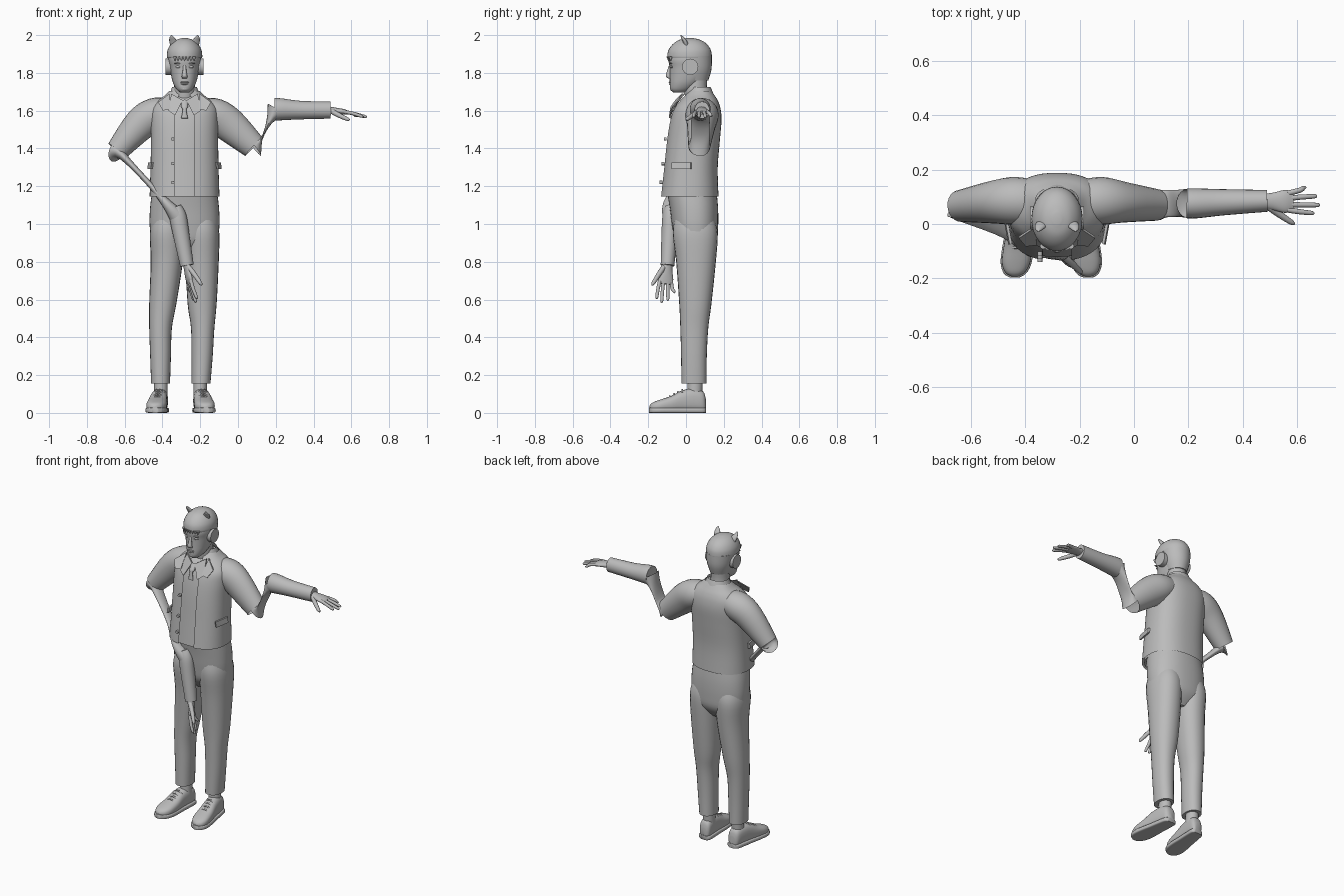
import bpy, bmesh, math
from mathutils import Vector, Matrix

old = bpy.data.objects.get("Cube")
if old:
    bpy.data.objects.remove(old, do_unlink=True)

GREY = (0.5, 0.5, 0.5, 1)
mat = bpy.data.materials.new("plain grey")
mat.use_nodes = True
mat.diffuse_color = GREY
mat.node_tree.nodes["Principled BSDF"].inputs["Base Color"].default_value = GREY

X, Y, Z = Vector((1, 0, 0)), Vector((0, 1, 0)), Vector((0, 0, 1))
MID = -0.283  # body centre line


def finish(name, bm, smooth=True):
    bmesh.ops.recalc_face_normals(bm, faces=bm.faces)
    me = bpy.data.meshes.new(name)
    bm.to_mesh(me)
    bm.free()
    me.materials.append(mat)
    if smooth:
        me.shade_smooth()
        me.set_sharp_from_angle(angle=0.8)
    ob = bpy.data.objects.new(name, me)
    bpy.context.collection.objects.link(ob)
    return ob


def spline(pts, sub):
    """Smooth the list of sections with a Catmull-Rom curve."""
    out = []
    for i in range(len(pts) - 1):
        a, b, c, d = [Vector(pts[min(max(i + k, 0), len(pts) - 1)]) for k in (-1, 0, 1, 2)]
        for s in range(sub):
            t = s / sub
            out.append(0.5 * (2 * b + (c - a) * t + (2 * a - 5 * b + 4 * c - d) * t * t
                              + (3 * b - a - 3 * c + d) * t ** 3))
    return out + [Vector(pts[-1])]


def tube(name, pts, ref=Y, axis=None, power=2, n=24, sub=4, gap=0, caps=True):
    """Loft sections (x, y, z, radius along ref, radius across); gap leaves the front open."""
    secs = spline(pts, sub)
    bm = bmesh.new()
    rings = []
    for i, s in enumerate(secs):
        tan = axis or (secs[min(i + 1, len(secs) - 1)] - secs[max(i - 1, 0)]).to_3d().normalized()
        u = (ref - tan * ref.dot(tan)).normalized()
        v = tan.cross(u)
        ring = []
        for k in range(n + 1 if gap else n):
            t = math.pi + gap + k / n * (2 * math.pi - 2 * gap)
            c, d = [math.copysign(abs(f) ** (2 / power), f) for f in (math.cos(t), math.sin(t))]
            ring.append(bm.verts.new(s.to_3d() + u * max(s[3], .001) * c + v * max(s[4], .001) * d))
        rings.append(ring)
    for a, b in zip(rings, rings[1:]):
        for k in range(n):
            j = k + 1 if gap else (k + 1) % n
            bm.faces.new((a[k], a[j], b[j], b[k]))
    if caps and not gap:
        bm.faces.new(rings[0])
        bm.faces.new(rings[-1])
    return finish(name, bm)


def body(name, rows, **kw):
    """Upright loft from rows (z, front y, back y, half width)."""
    return tube(name, [(MID, (f + b) / 2, z, (b - f) / 2, w) for z, f, b, w in rows], axis=Z, **kw)


def ball(name, loc, size):
    bm = bmesh.new()
    bmesh.ops.create_uvsphere(bm, u_segments=20, v_segments=12, radius=1)
    bmesh.ops.transform(bm, matrix=Matrix.LocRotScale(loc, None, size), verts=bm.verts)
    return finish(name, bm)


def disc(name, loc, direction, r, depth, r2=None):
    bm = bmesh.new()
    bmesh.ops.create_cone(bm, cap_ends=True, segments=24, radius1=r,
                          radius2=r if r2 is None else r2, depth=depth)
    rot = Vector(direction).to_track_quat('Z', 'Y')
    bmesh.ops.transform(bm, matrix=Matrix.LocRotScale(Vector(loc), rot, None), verts=bm.verts)
    return finish(name, bm)


def plate(name, pts, push):
    """Flat polygon thickened along push."""
    bm = bmesh.new()
    face = bm.faces.new([bm.verts.new(p) for p in pts])
    ext = bmesh.ops.extrude_face_region(bm, geom=[face])
    bmesh.ops.translate(bm, vec=push, verts=[g for g in ext["geom"] if isinstance(g, bmesh.types.BMVert)])
    return finish(name, bm, False)


# Jacket, shirt and collar
JACKET = [(1.145, -.135, .172, .185), (1.3, -.118, .168, .18), (1.45, -.102, .18, .178),
          (1.55, -.085, .188, .18), (1.61, -.065, .183, .175), (1.65, -.035, .17, .145),
          (1.68, -.005, .152, .105), (1.705, .015, .135, .08)]
body("jacket", JACKET, power=2.4, n=48, gap=.23)
body("shirt", [(z, f + .014, b - .012, w - .012) for z, f, b, w in JACKET], power=2.4, n=40)
body("jacket_collar", [(1.63, -.03, .165, .115), (1.69, .0, .145, .08), (1.725, .02, .13, .066)],
     gap=.5, n=32)
for side, s in (("left", 1), ("right", -1)):
    plate(side + "_shirt_collar", [(MID + s * .01, -.05, 1.655), (MID + s * .07, -.015, 1.69),
          (MID + s * .085, -.066, 1.60), (MID + s * .05, -.083, 1.575)], (0, -.008, 0))
    plate(side + "_lapel", [(MID + s * .08, -.005, 1.69), (MID + s * .14, -.045, 1.645),
          (MID + s * .115, -.075, 1.60), (MID + s * .075, -.07, 1.61)], (0, -.008, 0))
    plate(side + "_pocket_flap", [(MID + s * .184, .03, 1.325), (MID + s * .165, -.07, 1.325),
          (MID + s * .17, -.07, 1.29), (MID + s * .188, .03, 1.29)], (s * .009, -.006, 0))
tube("tie", [(MID, -.05, 1.655, .006, .016), (MID, -.07, 1.62, .01, .018),
             (MID, -.078, 1.605, .007, .01), (MID, -.085, 1.56, .006, .018)], n=12)
for z in (1.45, 1.32, 1.22):
    disc("button", (MID - .063, -.109 - (1.45 - z) * .1, z), -Y, .009, .014)

# Trousers
body("trouser_hips", [(1.17, -.1, .162, .172), (1.08, -.085, .17, .183), (.98, -.072, .17, .184),
                      (.9, -.055, .16, .165), (.83, -.0, .11, .07)], power=2.3, n=40)
LEG_Y = [(.155, -.024, .108), (.3, -.026, .11), (.45, -.03, .118), (.58, -.036, .135),
         (.8, -.052, .158), (.95, -.07, .168), (1.03, -.06, .15)]
LEG_X = {"left": [(-.196, .05), (-.19, .056), (-.187, .062), (-.19, .077), (-.19, .088), (-.19, .091), (-.195, .08)],
         "right": [(-.41, .05), (-.41, .055), (-.41, .06), (-.398, .072), (-.377, .085), (-.376, .091), (-.371, .08)]}
for side, xs in LEG_X.items():
    tube(side + "_trouser_leg", [(x, (f + b) / 2, z, (b - f) / 2, w)
         for (x, w), (z, f, b) in zip(xs, LEG_Y)], axis=Z, power=2.2)

# Shoes: sections run heel to toe as (y, height, half width)
SHOE = [(.105, .07, .02), (.09, .11, .036), (.04, .125, .042), (-.02, .115, .046), (-.08, .085, .052),
        (-.14, .065, .052), (-.178, .05, .036), (-.193, .035, .012)]
for side, s, x0 in (("left", 1, -.2), ("right", -1, -.408)):
    def foot_x(y):
        return x0 + s * (.09 - y) * .11
    tube(side + "_shoe", [(foot_x(y), y, h / 2 + .004, w, h / 2) for y, h, w in SHOE],
         ref=X, axis=-Y, power=2.6)
    tube(side + "_sole", [(foot_x(y), y * 1.02, .014, w + .005, .014) for y, h, w in SHOE],
         ref=X, axis=-Y, power=5)
    tube(side + "_ankle", [(x0, .045, .09, .04, .036), (x0, .05, .2, .04, .036)], sub=1)
    for k in range(4):
        y, z = -.02 - k * .022, .122 - k * .011
        tube(side + "_lace", [(foot_x(y) - .03, y, z - .016, .005, .005), (foot_x(y), y, z, .005, .005),
                              (foot_x(y) + .03, y, z - .016, .005, .005)], n=8)

# Sleeves, pinched elbows and forearms
tube("right_sleeve", [(-.36, .08, 1.59, .08, .075), (-.44, .085, 1.578, .088, .09),
                      (-.52, .08, 1.525, .078, .087), (-.64, .066, 1.388, .058, .06)], caps=False)
tube("left_sleeve", [(-.2, .08, 1.59, .08, .075), (-.12, .085, 1.575, .088, .09),
                     (-.04, .08, 1.52, .075, .09), (.083, .07, 1.41, .058, .067)], caps=False)
tube("left_pinched_elbow", [(.083, .07, 1.41, .057, .064), (.122, .075, 1.448, .05, .008),
                            (.165, .076, 1.54, .05, .016), (.205, .076, 1.61, .055, .055)],
     caps=False, sub=3)
tube("left_forearm", [(.195, .076, 1.607, .055, .06), (.23, .076, 1.607, .055, .058),
                      (.33, .08, 1.603, .048, .049), (.49, .085, 1.603, .04, .045)])
tube("right_pinched_elbow", [(-.645, .066, 1.385, .055, .058), (-.61, .04, 1.36, .04, .022),
                             (-.47, -.025, 1.213, .03, .015), (-.38, -.085, 1.11, .035, .025),
                             (-.32, -.085, 1.04, .04, .045)], caps=False)
tube("right_forearm", [(-.335, -.083, 1.09, .03, .035), (-.318, -.083, 1.04, .042, .045),
                       (-.30, -.088, .94, .042, .043), (-.27, -.098, .78, .036, .036)])


def hand(side, wrist, along, across, palm):
    """Flat palm, four spread fingers and a thumb."""
    d, a = Vector(along).normalized(), Vector(across).normalized()
    n = d.cross(a) * palm

    def at(l, w, h, r, r2):
        return (*(Vector(wrist) + d * l + a * w + n * h), r, r2)
    tube(side + "_palm", [at(-.02, 0, 0, .026, .022), at(.03, 0, 0, .032, .018),
                          at(.075, 0, 0, .042, .015), at(.105, 0, .003, .036, .01)], ref=a)
    for base, length, tip in ((.031, .185, .045), (.011, .205, .014), (-.011, .195, -.02), (-.03, .155, -.052)):
        tube(side + "_finger", [at(.085, base, 0, .01, .01), at(.13, (base + tip) / 2, .004, .0095, .0095),
                                at(length - .01, tip * .95, .014, .008, .008), at(length, tip, .016, .003, .003)],
             ref=a, n=12)
    tube(side + "_thumb", [at(.01, .015, .0, .014, .014), at(.05, .043, .018, .013, .013),
                           at(.1, .075, .036, .01, .01), at(.115, .083, .04, .004, .004)], ref=a, n=12)


hand("left", (.48, .083, 1.602), (1, 0, -.1), (0, -1, 0), 1)
hand("right", (-.27, -.1, .785), (.14, -.1, -1), (.3, -1, 0), -1)

# Head and neck
body("neck", [(1.64, .0, .12, .06), (1.72, -.01, .11, .055), (1.79, .0, .115, .055)])
body("head", [(1.695, -.065, -.01, .022), (1.712, -.083, .03, .042), (1.745, -.086, .075, .06),
              (1.785, -.086, .112, .071), (1.83, -.087, .13, .079), (1.87, -.092, .133, .085),
              (1.92, -.08, .125, .08)], power=2.2, n=32)
body("cap", [(1.878, -.096, .136, .092), (1.89, -.099, .137, .094), (1.92, -.093, .132, .09),
             (1.95, -.072, .113, .074), (1.973, -.04, .08, .048), (1.984, .0, .04, .015)], n=32)
tube("back_hair", [(MID, .05, 1.76, .068, .058), (MID, .045, 1.82, .09, .079),
                   (MID, .04, 1.89, .097, .09)], axis=Z)
tube("nose", [(MID, -.082, 1.84, .008, .008), (MID, -.09, 1.81, .01, .01),
              (MID, -.093, 1.782, .014, .015), (MID, -.084, 1.77, .008, .012)], axis=Z, n=12)
ball("upper_lip", (MID, -.084, 1.75), (.023, .008, .005))
ball("lower_lip", (MID, -.083, 1.741), (.019, .008, .005))
ball("chin", (MID, -.07, 1.717), (.025, .015, .014))
for k in range(7):
    disc("fringe_tuft", (MID + (k - 3) * .017, -.093 + abs(k - 3) * .004, 1.876), -Z, .011, .024, .002)
for side, s in (("left", 1), ("right", -1)):
    ball(side + "_eye", (MID + s * .033, -.076, 1.832), (.015, .009, .007))
    ball(side + "_brow", (MID + s * .035, -.081, 1.85), (.02, .008, .004))
    # Headphone cups and small animal ears
    disc(side + "_ear_cup", (MID + s * .084, .022, 1.832), X, .043, .032)
    disc(side + "_ear_cup_rim", (MID + s * .074, .022, 1.832), X, .038, .03)
    tube(side + "_animal_ear", [(MID + s * .05, .005, 1.94, .013, .024), (MID + s * .06, -.006, 1.968, .012, .021),
                                (MID + s * .067, -.019, 1.988, .008, .012), (MID + s * .068, -.026, 2.0, .002, .002)],
         axis=Z, n=16)
